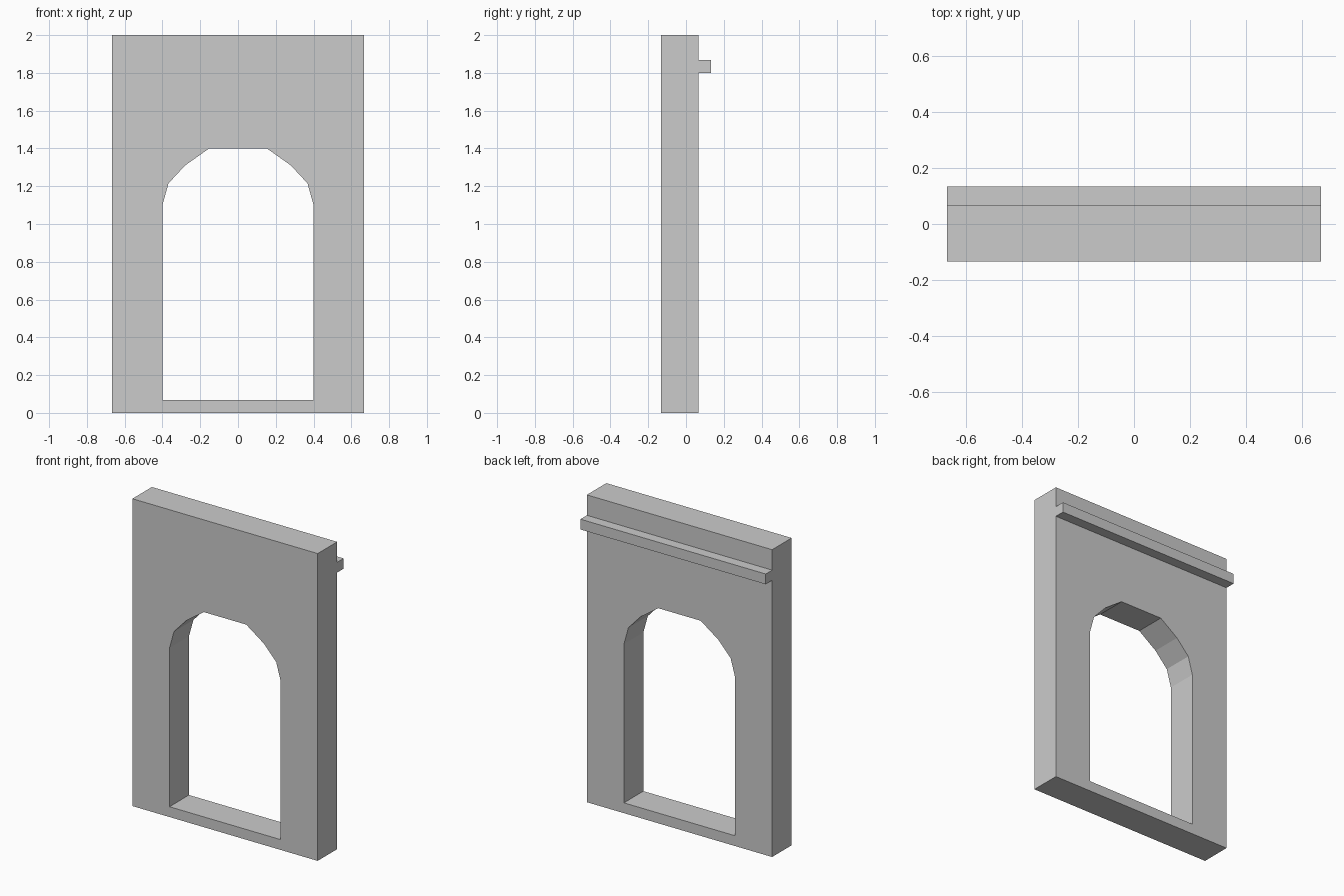
import bpy, bmesh

if "Cube" in bpy.data.objects:
    bpy.data.objects.remove(bpy.data.objects["Cube"])

HALF_W, HEIGHT = 0.667, 2.0
FRONT, BACK, LEDGE_BACK = -0.133, 0.067, 0.133


def mirrored_slab(name, profile, y0, y1, open_edges):
    """Extrude a right-half XZ profile from y0 to y1 and mirror it across x = 0."""
    bm = bmesh.new()
    front = [bm.verts.new((x, y0, z)) for x, z in profile]
    back = [bm.verts.new((x, y1, z)) for x, z in profile]
    bm.faces.new(front)
    bm.faces.new(back[::-1])
    n = len(profile)
    for i in range(n):
        j = (i + 1) % n
        # leave the centre seam open so the halves join cleanly
        if open_edges and profile[i][0] == 0 and profile[j][0] == 0:
            continue
        bm.faces.new((front[j], front[i], back[i], back[j]))
    bmesh.ops.recalc_face_normals(bm, faces=bm.faces)
    mesh = bpy.data.meshes.new(name)
    bm.to_mesh(mesh)
    bm.free()
    obj = bpy.data.objects.new(name, mesh)
    bpy.context.collection.objects.link(obj)
    mirror = obj.modifiers.new("mirror", 'MIRROR')
    mirror.use_axis[0] = True
    mirror.use_mirror_merge = True
    return obj


# Wall panel with faceted arch opening and low threshold
arch = [(0.153, 1.4), (0.28, 1.31), (0.368, 1.215), (0.4, 1.1), (0.4, 0.067)]
wall = [(0, 0), (HALF_W, 0), (HALF_W, HEIGHT), (0, HEIGHT), (0, 1.4)]
mirrored_slab("arched_wall", wall + arch + [(0, 0.067)], FRONT, BACK, True)

# Ledge strip along the back
ledge = [(0, 1.8), (HALF_W, 1.8), (HALF_W, 1.867), (0, 1.867)]
mirrored_slab("back_ledge", ledge, BACK, LEDGE_BACK, True)
